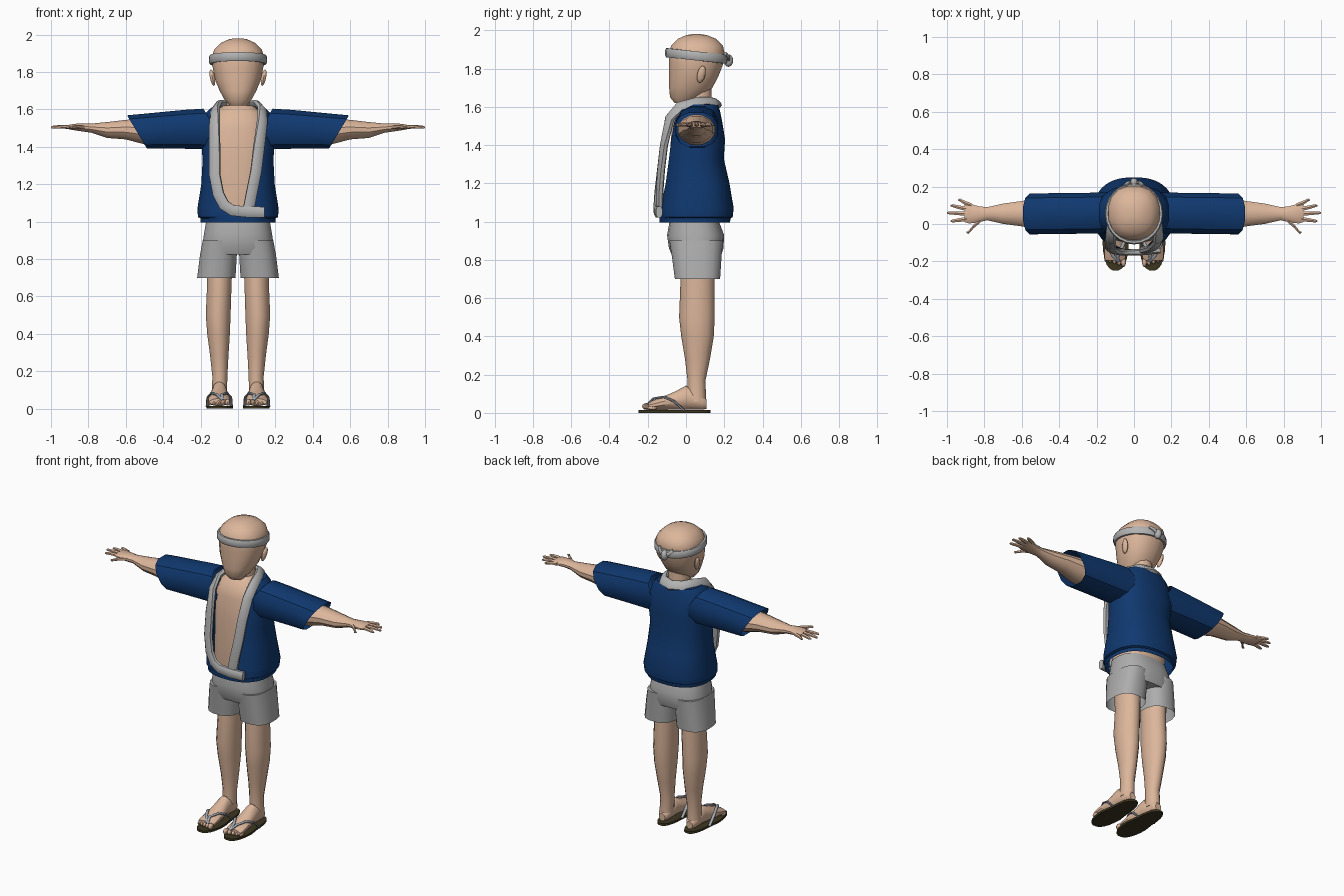
import bpy, bmesh, math
from mathutils import Vector

if "Cube" in bpy.data.objects:
    bpy.data.objects.remove(bpy.data.objects["Cube"], do_unlink=True)


def material(name, rgb):
    m = bpy.data.materials.new(name)
    m.use_nodes = True
    m.diffuse_color = (*rgb, 1)
    m.node_tree.nodes["Principled BSDF"].inputs["Base Color"].default_value = (*rgb, 1)
    return m


SKIN = material("skin", (0.72, 0.47, 0.33))
NAVY = material("navy cloth", (0.005, 0.04, 0.16))
GREY = material("grey cloth", (0.42, 0.42, 0.42))
TRIM = material("light grey trim", (0.45, 0.45, 0.45))
SOLE = material("dark sole", (0.045, 0.036, 0.014))
STRAP = material("strap grey", (0.36, 0.39, 0.44))


def finish(name, bm, mat, angle=35):
    bmesh.ops.recalc_face_normals(bm, faces=bm.faces)
    me = bpy.data.meshes.new(name)
    bm.to_mesh(me)
    bm.free()
    me.materials.append(mat)
    me.shade_smooth()
    me.set_sharp_from_angle(angle=math.radians(angle))
    ob = bpy.data.objects.new(name, me)
    bpy.context.collection.objects.link(ob)
    return ob


def oval(n, power):
    """Points of a rounded-square outline of radius one."""
    out = []
    for i in range(n):
        a = 2 * math.pi * (i + 0.5) / n
        c, s = math.cos(a), math.sin(a)
        out.append((math.copysign(abs(c) ** (2 / power), c),
                    math.copysign(abs(s) ** (2 / power), s)))
    return out


def bridge(bm, loops, closed=False, caps=(True, True)):
    n = len(loops[0])
    pairs = list(zip(loops, loops[1:])) + ([(loops[-1], loops[0])] if closed else [])
    for a, b in pairs:
        for i in range(n):
            j = (i + 1) % n
            bm.faces.new((a[i], a[j], b[j], b[i]))
    for loop, cap in zip((loops[0], loops[-1]), caps):
        if cap and not closed:
            bm.faces.new(loop)


def tube_mesh(axis, rings, n, power, caps, flip, slant):
    """Rings are (position on axis, two centres, two radii)."""
    bm = bmesh.new()
    k = "xyz".index(axis)
    u, v = [i for i in range(3) if i != k]
    loops = []
    for t, cu, cv, ru, rv in rings:
        loop = []
        for a, b in oval(n, power):
            co = [0, 0, 0]
            co[k] = t + slant * b * rv
            co[u], co[v] = cu + a * ru, cv + b * rv
            co[0] *= flip
            loop.append(bm.verts.new(co))
        loops.append(loop)
    bridge(bm, loops, caps=caps)
    return bm


def tube(name, axis, rings, mat, n=12, power=2.0, caps=(True, True), flip=1, slant=0):
    return finish(name, tube_mesh(axis, rings, n, power, caps, flip, slant), mat)


def span(z, rx, front, back):
    return (z, 0, (front + back) / 2, rx, (back - front) / 2)


def sweep(name, points, width, thick, mat, outward, closed=False, flip=1):
    """Sweep a flat rounded section along a path, facing outward."""
    bm = bmesh.new()
    pts = [Vector(p) for p in points]
    loops, n = [], len(pts)
    for i, p in enumerate(pts):
        a = pts[i - 1] if (i or closed) else p
        b = pts[(i + 1) % n] if (i < n - 1 or closed) else p
        t = (b - a).normalized()
        side = t.cross(outward(p)).normalized()
        out = side.cross(t)
        loop = []
        for c, s in oval(8, 2.6):
            q = p + side * c * width + out * s * thick
            loop.append(bm.verts.new((q.x * flip, q.y, q.z)))
        loops.append(loop)
    bridge(bm, loops, closed)
    return finish(name, bm, mat, 50)


def ball(name, centre, size, mat, flip=1, tilt=0):
    bm = bmesh.new()
    bmesh.ops.create_uvsphere(bm, u_segments=10, v_segments=6, radius=1)
    for v in bm.verts:
        x, y, z = (v.co[i] * size[i] for i in range(3))
        v.co = ((centre[0] + x + tilt * z) * flip, centre[1] + y + tilt * z, centre[2] + z)
    return finish(name, bm, mat, 50)


# Head and neck
tube("head", "z", [span(1.62, .045, -.06, .02), span(1.65, .072, -.085, .08),
                   span(1.70, .10, -.09, .14), span(1.76, .125, -.09, .172),
                   span(1.82, .137, -.09, .195), span(1.88, .141, -.09, .205),
                   span(1.92, .13, -.08, .195), span(1.955, .095, -.045, .16),
                   span(1.975, .05, .0, .11), span(1.98, .02, .035, .075)],
     SKIN, n=16, power=2.3)
tube("neck", "z", [span(1.54, .08, -.01, .145), span(1.62, .064, .0, .135),
                   span(1.72, .064, .0, .135)], SKIN)
for s in (1, -1):
    ball("ear", (.137, .08, 1.77), (.014, .022, .045), SKIN, s, .18)

# Headband with a knot at the back
band = []
for i in range(24):
    a = 2 * math.pi * i / 24
    y = .055 + .153 * math.sin(a)
    band.append((.145 * math.cos(a), y, 1.866 - .11 * (y - .055)))
sweep("headband", band, .025, .012, TRIM,
      lambda p: Vector((p.x, p.y - .055, 0)).normalized(), closed=True)
ball("headband_knot", (0, .222, 1.842), (.022, .025, .033), TRIM)
for s in (1, -1):
    sweep("headband_tail", [(0, .225, 1.84), (.03, .222, 1.86), (.05, .205, 1.878)],
          .012, .008, TRIM, lambda p: Vector((0, 1, 0)), flip=s)

# Bare torso under the jacket
tube("torso", "z", [span(.93, .15, -.08, .16), span(1.1, .165, -.092, .175),
                    span(1.35, .165, -.086, .17), span(1.5, .16, -.074, .16),
                    span(1.58, .13, -.05, .15), span(1.62, .08, .0, .14)],
     SKIN, n=24, power=2.5)

# Jacket body, cut open at the chest
bm = tube_mesh("z", [span(.995, .2, -.14, .23), span(1.018, .2, -.14, .235),
                     span(1.024, .215, -.14, .245), span(1.07, .218, -.135, .25),
                     span(1.2, .197, -.115, .228), span(1.33, .19, -.102, .198),
                     span(1.43, .197, -.092, .205), span(1.52, .195, -.082, .19),
                     span(1.58, .175, -.062, .178), span(1.612, .14, -.035, .168),
                     span(1.615, .1, -.0, .15)],
               32, 2.4, (False, False), 1, 0)
opening = [(-.12, 1.7), (-.12, 1.16), (-.06, 1.06), (.062, 1.06), (.142, 1.7)]
sides = []
for (x0, z0), (x1, z1) in zip(opening, opening[1:]):
    point, normal = Vector((x0, 0, z0)), Vector((z0 - z1, 0, x1 - x0)).normalized()
    sides.append((point, normal))
    front = [f for f in bm.faces if f.calc_center_median().y < .02]
    parts = set(front) | {e for f in front for e in f.edges} | {v for f in front for v in f.verts}
    bmesh.ops.bisect_plane(bm, geom=list(parts), plane_co=point, plane_no=normal, dist=1e-5)
cut = []
for f in bm.faces:
    c = f.calc_center_median()
    if c.y < .02 and all((c - p).dot(d) > 0 for p, d in sides):
        cut.append(f)
bmesh.ops.delete(bm, geom=cut, context="FACES")
finish("jacket_body", bm, NAVY)

# Collar: crosses the belly, climbs one side, rounds the neck and comes down
collar = [(.14, -.14, 1.05), (.05, -.15, 1.052), (-.03, -.152, 1.06), (-.075, -.15, 1.09),
          (-.105, -.145, 1.15), (-.124, -.133, 1.25), (-.125, -.115, 1.4),
          (-.125, -.085, 1.54), (-.122, -.03, 1.6), (-.108, .06, 1.622),
          (-.07, .135, 1.625), (0, .16, 1.62), (.07, .135, 1.625), (.108, .06, 1.622),
          (.13, -.03, 1.6), (.13, -.085, 1.54), (.112, -.115, 1.4),
          (.096, -.13, 1.27), (.072, -.138, 1.15), (.055, -.138, 1.06)]


def collar_out(p):
    rise = max(0, min(1, (p.z - 1.5) / .1))
    return Vector((p.x * (.5 + rise), p.y - .06, rise * .12)).normalized()


sweep("jacket_collar", collar, .031, .018, TRIM, collar_out)

for s in (1, -1):
    # Wide sleeve with a slanted opening
    tube("sleeve", "x", [(.12, .06, 1.495, .112, .112), (.22, .058, 1.493, .112, .108),
                         (.40, .056, 1.486, .112, .098), (.54, .054, 1.48, .112, .091)],
         NAVY, n=12, power=2.5, caps=(False, False), flip=s, slant=.6)
    # Arm and palm
    tube("arm", "x", [(.36, .055, 1.48, .10, .082), (.50, .055, 1.483, .088, .072),
                      (.60, .055, 1.492, .07, .054), (.70, .055, 1.49, .056, .044),
                      (.785, .055, 1.5, .036, .025), (.83, .052, 1.504, .044, .023),
                      (.88, .056, 1.506, .055, .017), (.905, .06, 1.506, .052, .012)],
         SKIN, flip=s)
    # Four fingers and a thumb: base x, base y, tip x, tip y
    for x0, y0, x1, y1 in [(.87, .1, .94, .128), (.88, .078, .98, .098), (.88, .055, 1.0, .06),
                           (.88, .028, .98, .016), (.82, .02, .895, -.045)]:
        tube("finger", "x", [(x0, y0, 1.506, .013, .012),
                             ((x0 + x1) / 2, (y0 + y1) / 2, 1.508, .012, .010),
                             (x1 - .01, y1, 1.505, .009, .008),
                             (x1, y1, 1.504, .004, .004)], SKIN, n=6, flip=s)

# Shorts
tube("shorts_hips", "z", [span(1.01, .17, -.085, .17), span(.93, .184, -.1, .2),
                          span(.86, .193, -.09, .197), span(.825, .19, -.075, .185)],
     GREY, n=24, power=2.5)
for s in (1, -1):
    tube("shorts_leg", "z", [(.9, .098, .053, .092, .142), (.82, .105, .056, .1, .132),
                             (.7, .116, .06, .104, .12)],
         GREY, n=16, power=2.6, caps=(True, False), flip=s)

    # Leg and foot
    tube("leg", "z", [(.86, .1, .06, .075, .09), (.66, .1, .06, .067, .09),
                      (.5, .106, .057, .068, .093), (.4, .104, .06, .062, .085),
                      (.28, .1, .06, .05, .065), (.17, .097, .055, .041, .047),
                      (.06, .1, .055, .042, .05)], SKIN, n=14, flip=s)
    tube("foot", "y", [(.108, .1, .045, .022, .025), (.085, .1, .058, .038, .042),
                       (.0, .1, .08, .043, .065), (-.06, .1, .064, .05, .048),
                       (-.13, .102, .048, .058, .034), (-.18, .102, .038, .058, .024),
                       (-.195, .102, .036, .052, .018)], SKIN, n=12, flip=s)
    for i in range(5):
        size = .018 - .002 * i
        ball("toe", (.056 + .024 * i, -.205 + .007 * i, .016 + size), (size * .75, .025, size),
             SKIN, s)

    # Sandal: sole narrowed at the heel, and a forked strap
    sole = tube("sandal_sole", "z", [(0, .098, -.06, .071, .19), (.014, .098, -.06, .071, .19)],
                SOLE, n=24, power=2.5, flip=s)
    for v in sole.data.vertices:
        if v.co.y > -.06:
            v.co.x = s * (.098 + (abs(v.co.x) - .098) * .85)
    for side in (1, -1):
        path = [(.1 + side * x, y, z) for x, y, z in
                [(.064, -.01, .012), (.06, -.06, .06), (.04, -.115, .084),
                 (.012, -.17, .075), (-.004, -.2, .05)]]
        path[-1] = (.082, -.2, .045)
        sweep("sandal_strap", path, .009, .006, STRAP, lambda p: Vector((0, -.3, 1)), flip=s)
